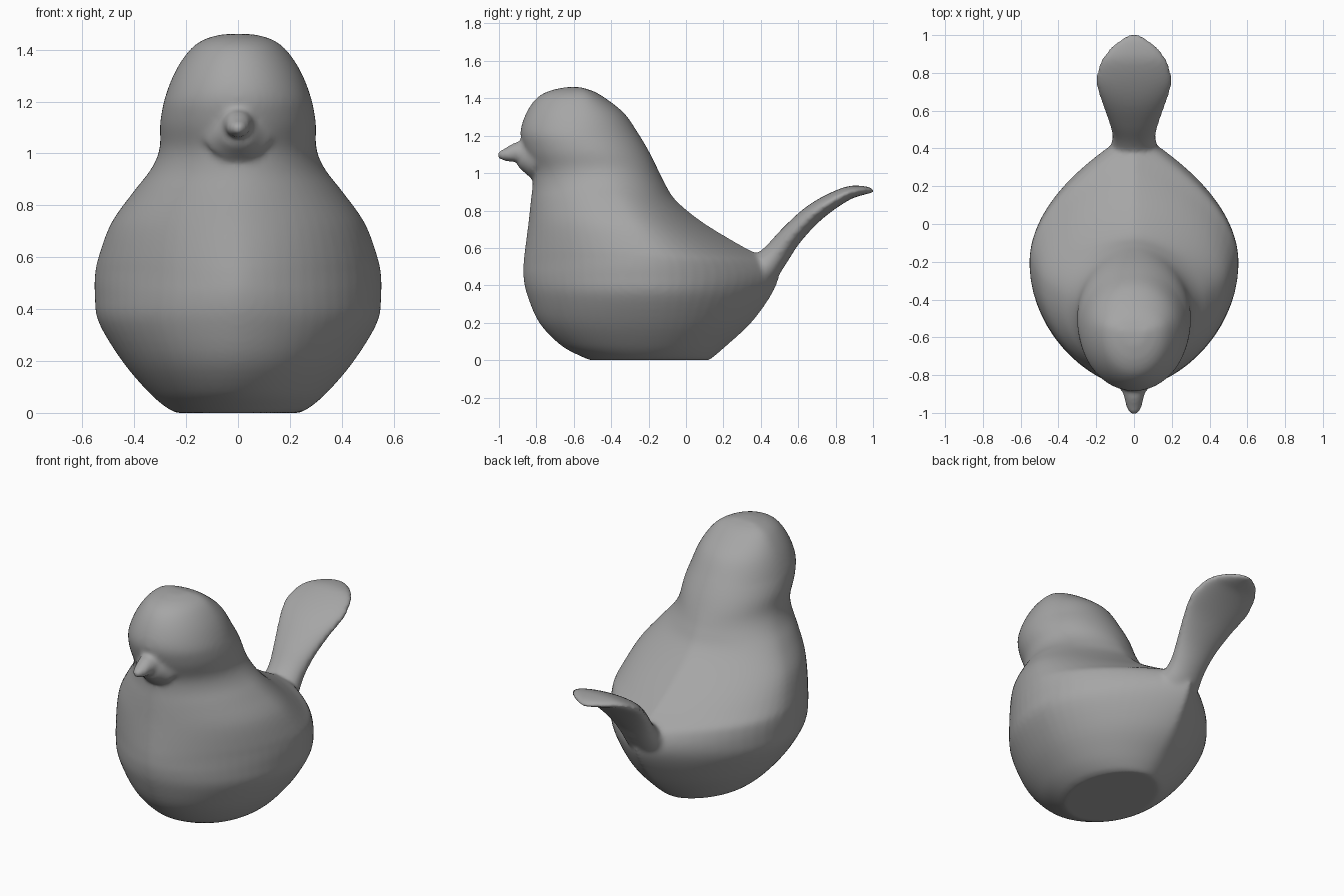
import bpy
import bmesh
from math import cos, sin, pi
from mathutils import Vector

old_cube = bpy.data.objects.get("Cube")
if old_cube:
    bpy.data.objects.remove(old_cube, do_unlink=True)

SIDES = 64


def smooth_rows(rows, steps=4):
    """Insert spline-interpolated rows between the given section rows."""
    points = [Vector(row) for row in rows]
    result = []
    for i in range(len(points) - 1):
        before, start, end = points[max(i - 1, 0)], points[i], points[i + 1]
        after = points[min(i + 2, len(points) - 1)]
        for step in range(steps):
            t = step / steps
            result.append(0.5 * (2 * start + (end - before) * t
                          + (2 * before - 5 * start + 4 * end - after) * t ** 2
                          + (3 * start - before - 3 * end + after) * t ** 3))
    return result + [points[-1]]


def loft(bm, rings):
    """Skin a closed, capped tube over a list of rings of positions."""
    loops = [[bm.verts.new(position) for position in ring] for ring in rings]
    faces = [bm.faces.new(loops[0][::-1]), bm.faces.new(loops[-1])]
    for lower, upper in zip(loops, loops[1:]):
        for i in range(SIDES):
            j = (i + 1) % SIDES
            faces.append(bm.faces.new((lower[i], lower[j], upper[j], upper[i])))
    bmesh.ops.recalc_face_normals(bm, faces=faces)


def body_ring(z, front, back, half_width):
    """Horizontal section: slightly keeled breast, rump tapering to the tail."""
    rise = min(max((z - 0.55) / 0.65, 0), 1)
    middle = -0.2 - 0.36 * rise
    belly = max(0, 1 - abs(z - 0.5) / 0.55)
    ring = []
    for i in range(SIDES):
        angle = 2 * pi * (i + 0.5) / SIDES
        c, s = cos(angle), sin(angle)
        pinch = 1 + (1.1 if s > 0 else 0.25) * belly
        width = half_width * abs(c) ** pinch * (1 if c > 0 else -1)
        reach = back - middle if s > 0 else middle - front
        ring.append((width, middle + reach * s, z))
    return ring


def path_rings(rows):
    """Elliptical sections square to a path in the symmetry plane."""
    rows = smooth_rows(rows)
    rings = []
    for i, (y, z, half_thick, half_width) in enumerate(rows):
        ahead, behind = rows[min(i + 1, len(rows) - 1)], rows[max(i - 1, 0)]
        along = Vector((0, ahead[0] - behind[0], ahead[1] - behind[1])).normalized()
        normal = Vector((0, -along.z, along.y))
        rings.append([Vector((0, y, z)) + normal * half_thick * sin(2 * pi * k / SIDES)
                      + Vector((half_width * cos(2 * pi * k / SIDES), 0, 0))
                      for k in range(SIDES)])
    return rings


bm = bmesh.new()

# Body and head: height, front, back, half width
body = [
    (0, -.51, .125, .235), (.02, -.56, .15, .275), (.08, -.67, .22, .345),
    (.2, -.785, .35, .447), (.35, -.85, .46, .538), (.45, -.87, .498, .552),
    (.53, -.868, .46, .552), (.6, -.86, .32, .538), (.73, -.843, .1, .49),
    (.85, -.83, -.05, .405), (.94, -.82, -.11, .335), (1.02, -.825, -.15, .302),
    (1.12, -.865, -.2, .3), (1.22, -.885, -.26, .28), (1.32, -.855, -.33, .24),
    (1.4, -.8, -.43, .185), (1.44, -.73, -.5, .13), (1.46, -.64, -.57, .06),
]
loft(bm, [body_ring(*row) for row in smooth_rows(body)])

# Tail: path y, path z, half thickness, half width
tail = [
    (.3, .41, .1, .15), (.4, .475, .09, .125), (.475, .555, .073, .115),
    (.557, .66, .061, .138), (.66, .765, .054, .177), (.76, .838, .046, .203),
    (.865, .893, .036, .176), (.93, .906, .027, .128), (.975, .908, .018, .075),
    (1.003, .904, .007, .03),
]
loft(bm, path_rings(tail))

# Beak, flaring softly into the face
beak = [
    (-.8, 1.08, .11, .14), (-.85, 1.095, .085, .092), (-.88, 1.108, .066, .066),
    (-.91, 1.11, .053, .054), (-.95, 1.1, .04, .046), (-.985, 1.097, .028, .034),
    (-1.01, 1.095, .012, .014),
]
loft(bm, path_rings(beak))

mesh = bpy.data.meshes.new("bird")
bm.to_mesh(mesh)
bm.free()
bird = bpy.data.objects.new("bird", mesh)
bpy.context.collection.objects.link(bird)

# Plain grey finish
grey = bpy.data.materials.new("plain grey")
grey.use_nodes = True
colour = (0.38, 0.38, 0.38, 1)
grey.diffuse_color = colour
grey.node_tree.nodes["Principled BSDF"].inputs["Base Color"].default_value = colour
mesh.materials.append(grey)

# Fuse the parts into one soft skin
fuse = bird.modifiers.new("fuse", "REMESH")
fuse.mode = "VOXEL"
fuse.voxel_size = 0.013
fuse.use_smooth_shade = True
soften = bird.modifiers.new("soften", "SMOOTH")
soften.factor = 0.5
soften.iterations = 9
